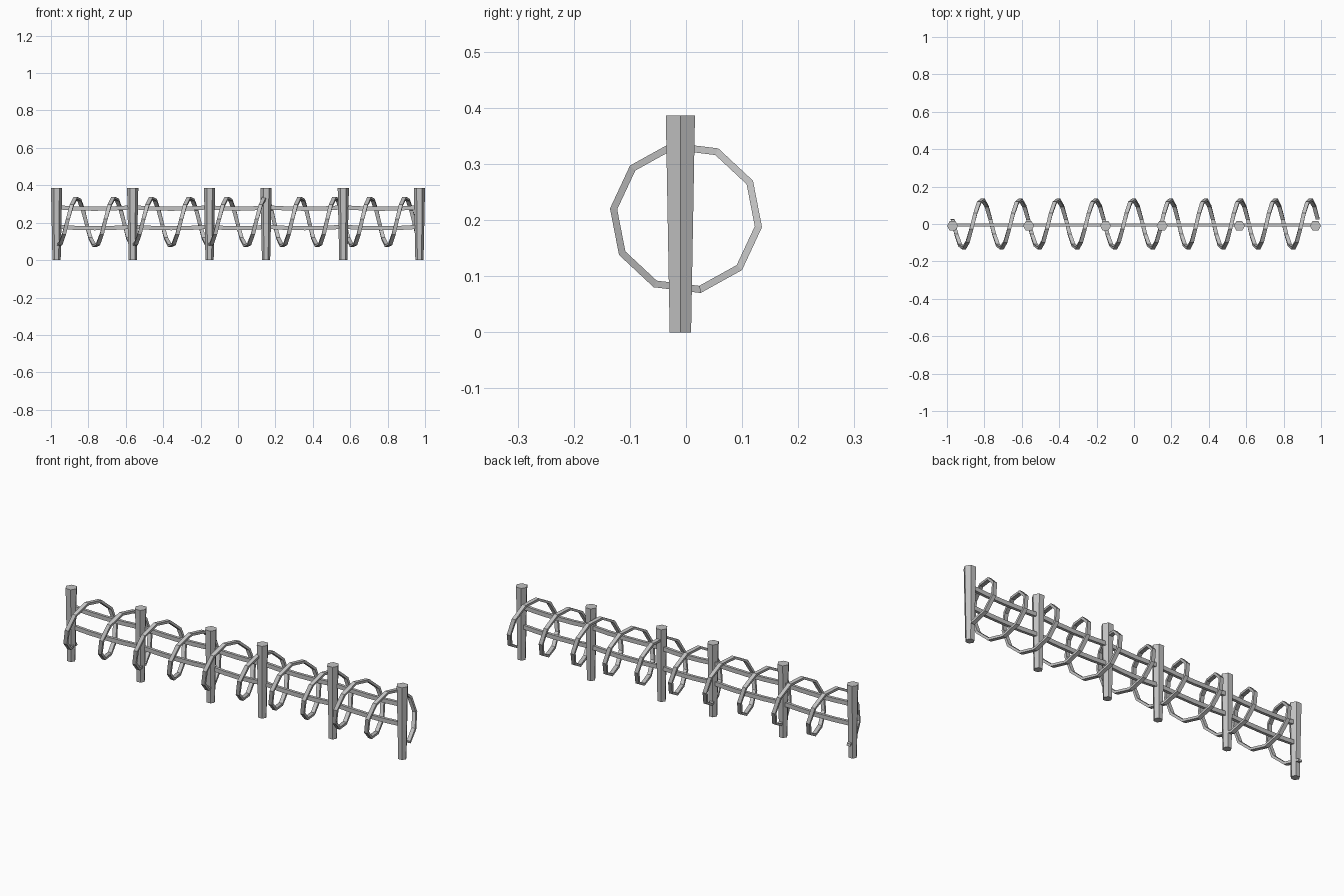
import bpy, bmesh
from math import sin, cos, pi, radians
from mathutils import Vector

old = bpy.data.objects.get("Cube")
if old:
    bpy.data.objects.remove(old, do_unlink=True)

# One light steel colour for everything
steel = bpy.data.materials.new("steel grey")
steel.use_nodes = True
STEEL = (0.54, 0.54, 0.54, 1)
steel.diffuse_color = STEEL
steel.node_tree.nodes["Principled BSDF"].inputs["Base Color"].default_value = STEEL

X, Y, Z = Vector((1, 0, 0)), Vector((0, 1, 0)), Vector((0, 0, 1))
HEXAGON = [(cos(pi * i / 3), sin(pi * i / 3)) for i in range(6)]
BOX = [(-1, -1), (1, -1), (1, 1), (-1, 1)]


def sweep(name, section, stations):
    """Join copies of a section, placed as (centre, first half axis, second half axis)."""
    bm = bmesh.new()
    rings = [[bm.verts.new(centre + u * a + v * b) for a, b in section]
             for centre, u, v in stations]
    for a, b in zip(rings, rings[1:]):
        for i in range(len(section)):
            bm.faces.new((a[i - 1], a[i], b[i], b[i - 1]))
    bm.faces.new(rings[0])
    bm.faces.new(rings[-1])
    bmesh.ops.recalc_face_normals(bm, faces=bm.faces)
    mesh = bpy.data.meshes.new(name)
    bm.to_mesh(mesh)
    bm.free()
    mesh.materials.append(steel)
    obj = bpy.data.objects.new(name, mesh)
    bpy.context.collection.objects.link(obj)


post_x = [-0.97, -0.563, -0.152, 0.15, 0.563, 0.97]

# Hexagonal posts, wider at the top
for n, x in enumerate(post_x, 1):
    sweep(f"post_{n}", HEXAGON, [(Vector((x, -0.01, z)), X * r, Y * r)
                                 for z, r in ((0, 0.022), (0.386, 0.03))])

# Horizontal rails, sagging slightly between posts
for name, height in (("lower_rail", 0.178), ("upper_rail", 0.282)):
    path = [(a + (b - a) * t, 0.03 * t * (1 - t))
            for a, b in zip(post_x, post_x[1:]) for t in (0, 0.25, 0.5, 0.75)]
    path.append((post_x[-1], 0))
    sweep(name, BOX, [(Vector((x, -0.005, height - drop)), Z * 0.011, Y * 0.0075)
                      for x, drop in path])

# Coiled flat wire, ten straight pieces per turn, wound tighter past the middle
coil = []
for k in range(101):
    angle = radians(281 - 36 * k)
    x = -0.97 + 0.0202 * min(k, 55) + 0.0187 * max(k - 55, 0)
    out = Y * cos(angle) + Z * sin(angle)
    coil.append((X * x + Z * 0.204 + out * 0.13, X * 0.0105, out * 0.0065))
sweep("wire_coil", BOX, coil)
